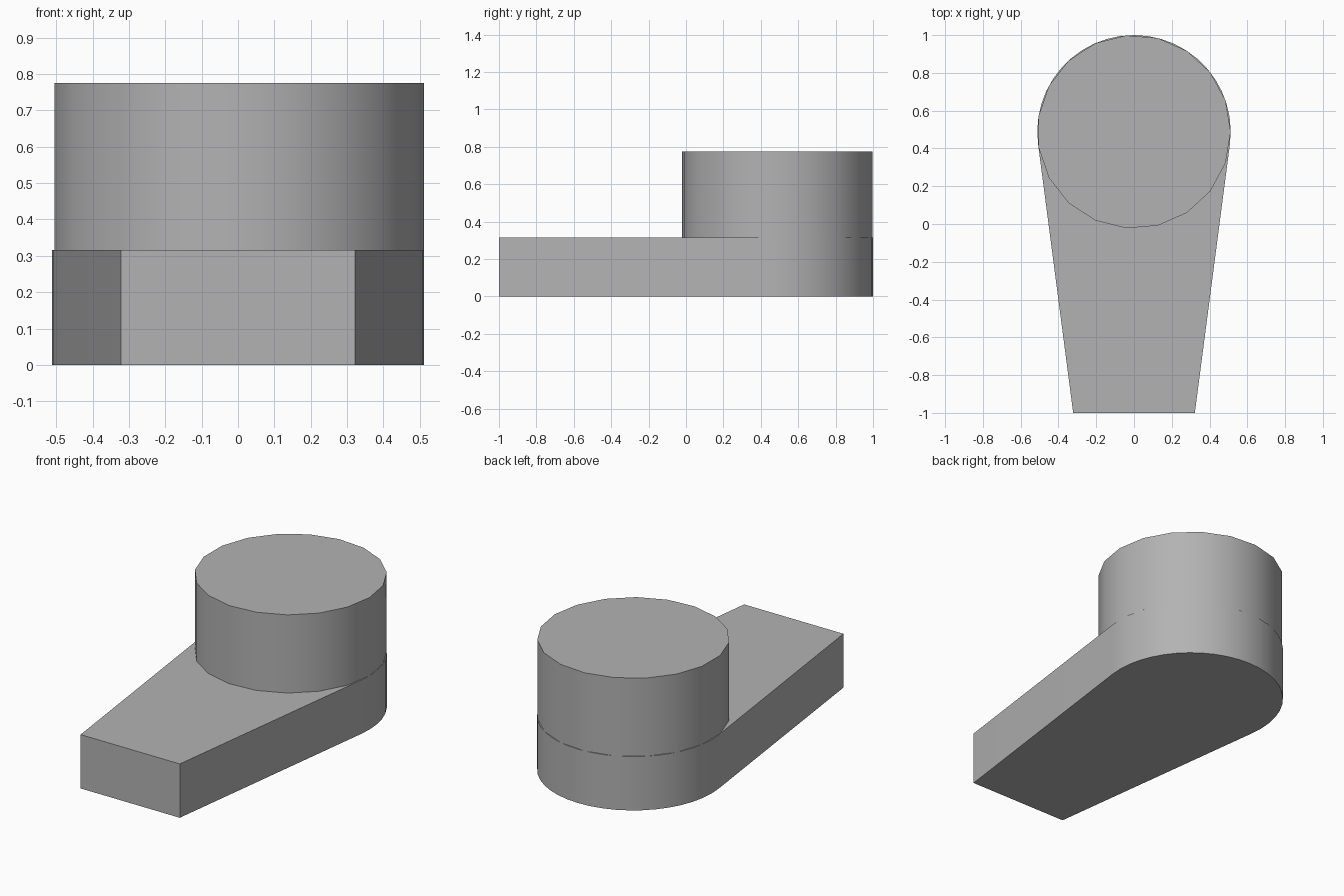
import bpy
import bmesh
from math import radians, cos, sin, tau

cube = bpy.data.objects.get("Cube")
if cube:
    bpy.data.objects.remove(cube, do_unlink=True)

grey = bpy.data.materials.new("plain grey")
grey.use_nodes = True
colour = (0.45, 0.45, 0.45, 1)
grey.diffuse_color = colour
grey.node_tree.nodes["Principled BSDF"].inputs["Base Color"].default_value = colour

RADIUS = 0.512
CENTRE_Y = 0.488
BASE_TOP = 0.316
DRUM_TOP = 0.775


def arc(start, end, steps):
    """Points on the circle shared by both parts, angles in radians."""
    return [(RADIUS * cos(a), CENTRE_Y + RADIUS * sin(a))
            for a in (start + (end - start) * i / steps for i in range(steps + 1))]


def prism(name, outline, bottom, top):
    """Extrude a flat outline upwards, with smooth curved walls."""
    bm = bmesh.new()
    face = bm.faces.new([bm.verts.new((x, y, bottom)) for x, y in outline])
    raised = bmesh.ops.extrude_face_region(bm, geom=[face])["geom"]
    verts = [g for g in raised if isinstance(g, bmesh.types.BMVert)]
    bmesh.ops.translate(bm, verts=verts, vec=(0, 0, top - bottom))
    bmesh.ops.recalc_face_normals(bm, faces=bm.faces)
    mesh = bpy.data.meshes.new(name)
    bm.to_mesh(mesh)
    bm.free()
    mesh.materials.append(grey)
    obj = bpy.data.objects.new(name, mesh)
    bpy.context.collection.objects.link(obj)
    bpy.ops.object.select_all(action="DESELECT")
    obj.select_set(True)
    bpy.context.view_layer.objects.active = obj
    bpy.ops.object.shade_smooth_by_angle(angle=radians(30))
    return obj


# Tapered base plate with a rounded back, its sides tangent to the arc
tangent = radians(7.5)
base_outline = [(-0.322, -1), (0.322, -1)] + arc(-tangent, tau / 2 + tangent, 24)
prism("base_plate", base_outline, 0, BASE_TOP)

# Round drum standing on the back of the plate
prism("drum", arc(0, tau, 19)[:-1], BASE_TOP, DRUM_TOP)
